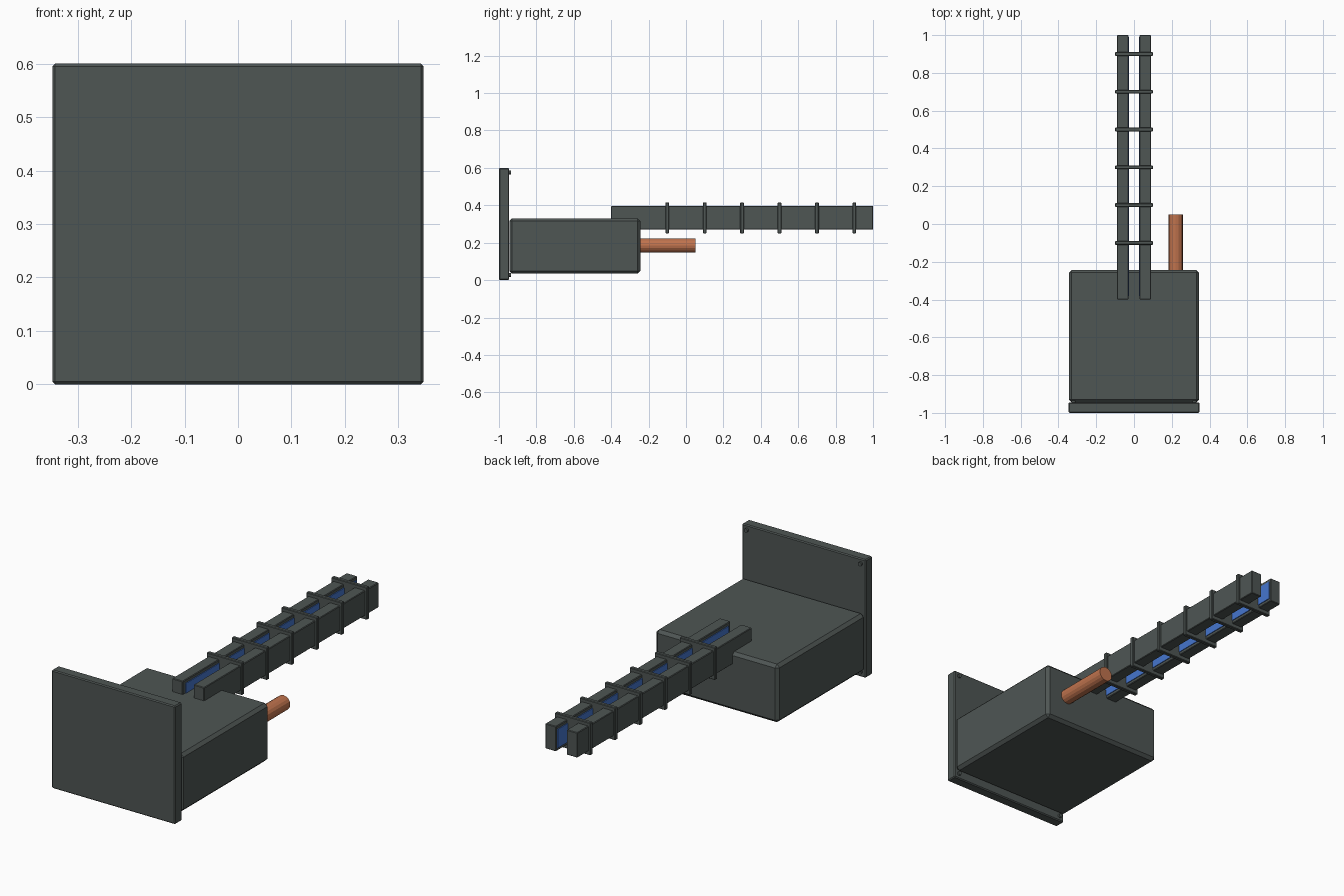
import bpy
from math import pi

if "Cube" in bpy.data.objects:
    bpy.data.objects.remove(bpy.data.objects["Cube"], do_unlink=True)


def material(name, rgb):
    m = bpy.data.materials.new(name)
    m.use_nodes = True
    m.diffuse_color = (*rgb, 1)
    m.node_tree.nodes["Principled BSDF"].inputs["Base Color"].default_value = (*rgb, 1)
    return m


GREY = material("dark grey metal", (0.077, 0.092, 0.088))
COPPER = material("copper", (0.52, 0.17, 0.075))
BLUE = material("blue strip", (0.06, 0.18, 0.62))


def box(name, low, high, mat, bevel=0):
    """Box between two corners, with an optional chamfer."""
    bpy.ops.mesh.primitive_cube_add(size=1, location=[(a + b) / 2 for a, b in zip(low, high)])
    ob = bpy.context.object
    ob.name = name
    ob.scale = [b - a for a, b in zip(low, high)]
    bpy.ops.object.transform_apply(location=False, rotation=False, scale=True)
    ob.data.materials.append(mat)
    if bevel:
        mod = ob.modifiers.new("chamfer", 'BEVEL')
        mod.width = bevel
        mod.segments = 1
    return ob


def rod(name, x, z, y0, y1, radius, sides, mat):
    """Cylinder running along y."""
    bpy.ops.mesh.primitive_cylinder_add(vertices=sides, radius=radius, depth=y1 - y0,
                                        location=(x, (y0 + y1) / 2, z), rotation=(pi / 2, 0, 0))
    ob = bpy.context.object
    ob.name = name
    ob.data.materials.append(mat)


# Front plate and housing behind it
box("front_plate", (-0.347, -1, 0), (0.347, -0.945, 0.6), GREY, 0.005)
box("housing", (-0.345, -0.945, 0.035), (0.345, -0.243, 0.33), GREY, 0.015)

# Small screws on the back of the plate, one per corner
for side, x in (("right", -0.32), ("left", 0.32)):
    for level, z in (("lower", 0.027), ("upper", 0.575)):
        rod(f"{level}_{side}_screw", x, z, -0.95, -0.935, 0.01, 12, GREY)

# Pair of rails, each with a blue strip on its inner face
for side, s in (("right", -1), ("left", 1)):
    x0, x1 = sorted((s * 0.03, s * 0.09))
    box(f"{side}_rail", (x0, -0.4, 0.27), (x1, 1, 0.397), GREY, 0.003)
    x0, x1 = sorted((s * 0.026, s * 0.031))
    box(f"{side}_inner_strip", (x0, -0.38, 0.285), (x1, 0.99, 0.38), BLUE)

# Cross plates clamping the rails together
for i in range(6):
    y = -0.1 + 0.2 * i
    box(f"cross_plate_{i + 1}", (-0.1, y - 0.01, 0.25), (0.1, y + 0.01, 0.415), GREY, 0.003)

# Copper pipe leaving the back of the housing
rod("pipe", 0.221, 0.185, -0.3, 0.05, 0.0375, 16, COPPER)
